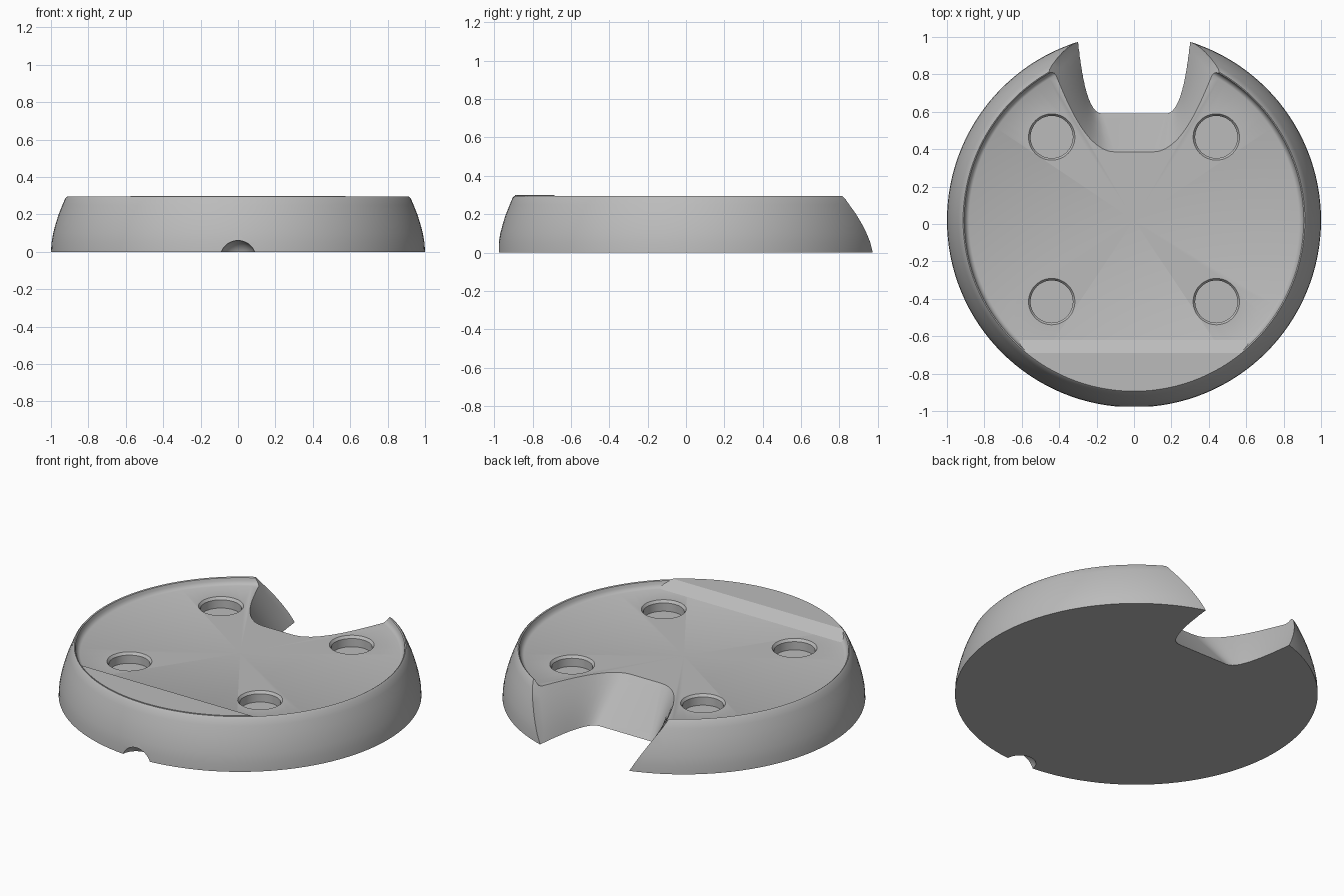
import bpy, bmesh, math
from mathutils import Vector
from mathutils.geometry import interpolate_bezier

cube = bpy.data.objects.get("Cube")
if cube:
    bpy.data.objects.remove(cube, do_unlink=True)

CENTRE_Y = 0.02
FLOOR = 0.255

grey = bpy.data.materials.new("plain_grey")
grey.use_nodes = True
colour = (0.5, 0.5, 0.5, 1)
grey.diffuse_color = colour
grey.node_tree.nodes["Principled BSDF"].inputs["Base Color"].default_value = colour


def finish(bm, name):
    bmesh.ops.recalc_face_normals(bm, faces=bm.faces)
    mesh = bpy.data.meshes.new(name)
    bm.to_mesh(mesh)
    bm.free()
    mesh.materials.append(grey)
    obj = bpy.data.objects.new(name, mesh)
    bpy.context.collection.objects.link(obj)
    return obj


def lathe(profile, steps):
    bm = bmesh.new()
    verts = [bm.verts.new((r, 0, z)) for r, z in profile]
    edges = [bm.edges.new(pair) for pair in zip(verts, verts[1:])]
    bmesh.ops.spin(bm, geom=verts + edges, cent=(0, 0, 0), axis=(0, 0, 1),
                   angle=math.tau, steps=steps)
    bmesh.ops.remove_doubles(bm, verts=bm.verts, dist=1e-4)
    return bm


def activate(obj):
    bpy.ops.object.select_all(action='DESELECT')
    obj.select_set(True)
    bpy.context.view_layer.objects.active = obj


def cut(target, cutter):
    cutter.hide_render = True
    mod = target.modifiers.new("cut", 'BOOLEAN')
    mod.operation = 'DIFFERENCE'
    mod.solver = 'EXACT'
    mod.object = cutter
    activate(target)
    bpy.ops.object.modifier_apply(modifier=mod.name)
    bpy.data.objects.remove(cutter, do_unlink=True)


# Round base with bulged wall, thin raised rim and recessed floor
base = finish(lathe([(0, 0), (1, 0), (0.997, 0.05), (0.988, 0.1), (0.975, 0.15),
                     (0.959, 0.2), (0.939, 0.25), (0.924, 0.285), (0.914, 0.296),
                     (0.908, 0.292), (0.903, 0.275), (0.895, 0.262),
                     (0.882, FLOOR), (0, FLOOR)], 128), "round_base")
base.location.y = CENTRE_Y

# Four round pockets with chamfered mouths
for x in (-0.44, 0.44):
    for y in (-0.415, 0.465):
        pocket = finish(lathe([(0, 0.19), (0.113, 0.19), (0.113, 0.24),
                               (0.124, FLOOR), (0.124, 0.3), (0, 0.3)], 48),
                        "pocket_cutter")
        pocket.location = (x, y, 0)
        cut(base, pocket)


# Flared rear opening, lofted between a low and a high outline
def outline(points, end):
    curve = interpolate_bezier(*[Vector(p) for p in points], 14)
    return [Vector(p[:2]) for p in curve] + [Vector(end)]


low = outline([(0.17, 0.59), (0.25, 0.59), (0.28, 0.8), (0.3, 0.975)], (0.31, 1.2))
high = outline([(0.1, 0.385), (0.26, 0.385), (0.36, 0.66), (0.44, 0.85)], (0.47, 1.2))
bm = bmesh.new()
rings = []
for t in (-0.1, 0.2, 0.5, 0.8, 1, 1.4):
    half = [a.lerp(b, t) for a, b in zip(low, high)]
    loop = [(-p.x, p.y) for p in reversed(half)] + [(p.x, p.y) for p in half]
    rings.append([bm.verts.new((x, y, FLOOR * t)) for x, y in loop])
for lower, upper in zip(rings, rings[1:]):
    for i in range(len(lower)):
        bm.faces.new((lower[i - 1], lower[i], upper[i], upper[i - 1]))
bm.faces.new(rings[0])
bm.faces.new(rings[-1])
cut(base, finish(bm, "opening_cutter"))

# Small domed notch at the bottom of the front wall
bm = bmesh.new()
bmesh.ops.create_uvsphere(bm, u_segments=32, v_segments=20, radius=0.097)
notch = finish(bm, "notch_cutter")
notch.location = (0, CENTRE_Y - 1, -0.036)
cut(base, notch)

# Raised front shelf with a sloped back edge
bm = lathe([(0, 0.2), (0.911, 0.2), (0.911, 0.3), (0, 0.3)], 128)
bmesh.ops.bisect_plane(bm, geom=bm.verts[:] + bm.edges[:] + bm.faces[:],
                       plane_co=(0, -0.69 - CENTRE_Y, 0.3),
                       plane_no=(0, 0.3 - FLOOR, 0.07), clear_outer=True)
bmesh.ops.holes_fill(bm, edges=[e for e in bm.edges if e.is_boundary], sides=0)
shelf = finish(bm, "front_shelf")
shelf.location.y = CENTRE_Y

for obj in (base, shelf):
    activate(obj)
    bpy.ops.object.shade_smooth_by_angle(angle=math.radians(32))
